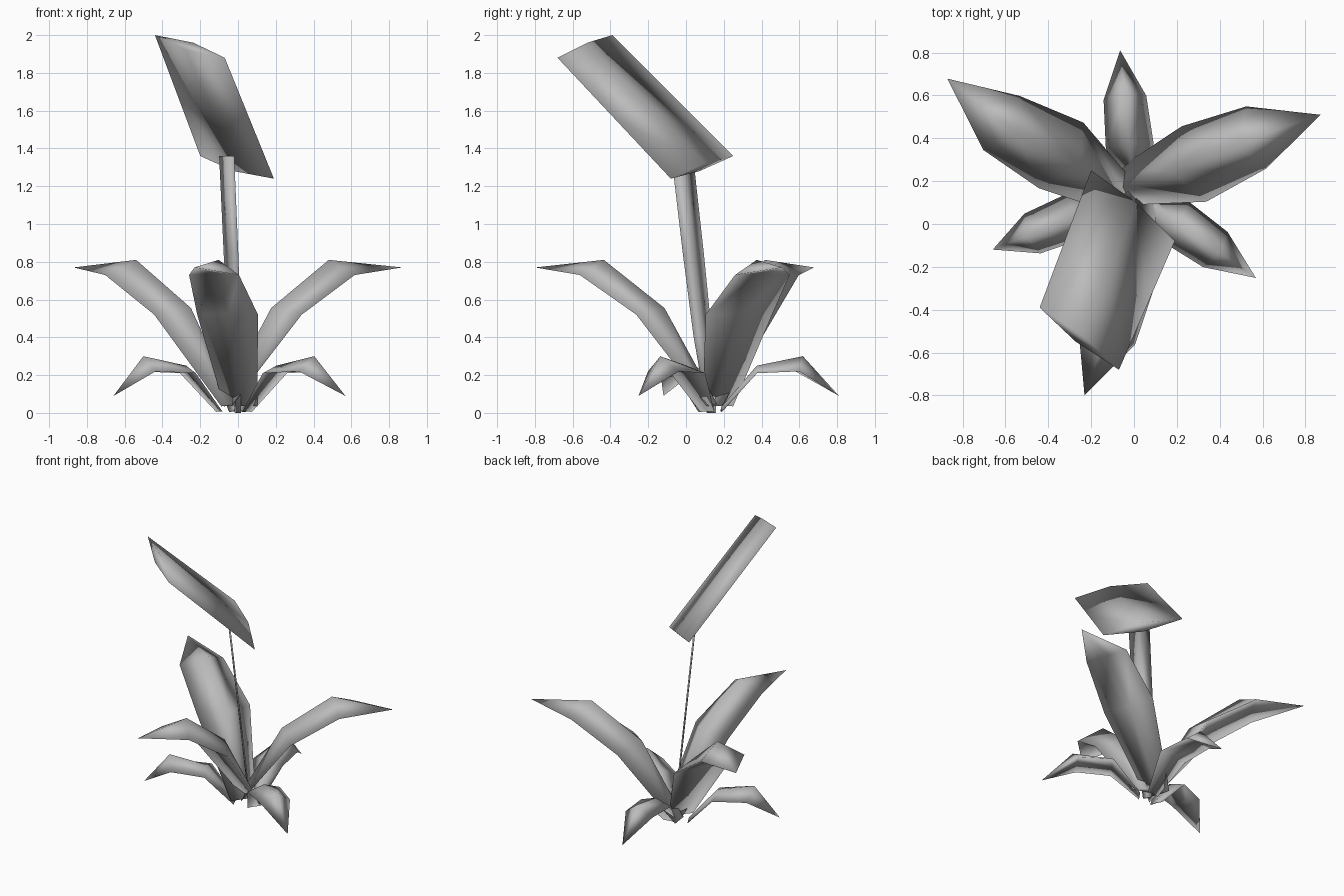
import bpy
import bmesh
from math import cos, sin, radians
from mathutils import Vector

cube = bpy.data.objects.get("Cube")
if cube:
    bpy.data.objects.remove(cube, do_unlink=True)

grey = bpy.data.materials.new("plain_grey")
grey.use_nodes = True
grey.diffuse_color = (0.5, 0.5, 0.5, 1)
grey.node_tree.nodes["Principled BSDF"].inputs["Base Color"].default_value = (0.5, 0.5, 0.5, 1)


def blade(name, rings, tip=None):
    """Closed smooth body through rings of edge, upper ridge, edge, under keel."""
    bm = bmesh.new()
    loops = [[bm.verts.new(p) for p in ring] for ring in rings]
    for a, b in zip(loops, loops[1:]):
        for i in range(4):
            j = (i + 1) % 4
            bm.faces.new((a[i], a[j], b[j], b[i]))
    bm.faces.new(loops[0][::-1])
    last = loops[-1]
    if tip:
        point = bm.verts.new(tip)
        for i in range(4):
            bm.faces.new((last[i], last[(i + 1) % 4], point))
    else:
        bm.faces.new(last)
    bmesh.ops.recalc_face_normals(bm, faces=bm.faces)
    mesh = bpy.data.meshes.new(name)
    bm.to_mesh(mesh)
    bm.free()
    mesh.materials.append(grey)
    mesh.shade_smooth()
    bpy.context.collection.objects.link(bpy.data.objects.new(name, mesh))


def leaf(name, origin, angle, shape, tip, drift=(0, 0, 0)):
    """Shape rows are half width, edge reach, edge z, ridge reach, ridge z.
    Drift shifts the foot, the last row and the tip sideways."""
    out = Vector((cos(radians(angle)), sin(radians(angle)), 0))
    side = Vector((-out.y, out.x, 0))

    def at(reach, across, z):
        return Vector((*origin, z)) + out * reach + side * across

    rings = []
    for (w, er, ez, mr, mz), s in zip(shape, (drift[0], 0, drift[1])):
        ridge, middle = at(mr, s, mz), at(er, s, ez)
        keel = middle.lerp(ridge, 0.15)
        rings.append([at(er, s + w, ez), ridge, at(er, s - w, ez), keel])
    blade(name, rings, at(tip[0], drift[2], tip[1]))


# Tall arching leaves
tall = [(0.085, -0.36, 0.035, -0.39, 0.05),
        (0.185, 0.0, 0.52, -0.11, 0.555),
        (0.152, 0.315, 0.73, 0.22, 0.81)]
leaf("tall_leaf_back_right", (-0.34, 0.32), 146, tall, (0.64, 0.77), (0, 0.03, 0))
leaf("tall_leaf_back_left", (0.28, 0.28), 18, tall, (0.632, 0.77), (0, 0.028, 0.036))
tall_front = [(w * 0.9 + 0.015 * (ez < 0.1), er, ez, mr, mz) for w, er, ez, mr, mz in tall]
leaf("tall_leaf_front", (-0.055, -0.22), 255, tall_front, (0.605, 0.77), (-0.025, 0.01, -0.02))

# Short drooping leaves
short = [(0.045, -0.18, 0.005, -0.18, 0.03),
         (0.112, 0.0, 0.21, 0.01, 0.25),
         (0.1, 0.225, 0.22, 0.255, 0.30)]
leaf("short_leaf_right", (-0.265, 0.04), 202, short, (0.425, 0.09))
leaf("short_leaf_left", (0.195, 0.01), 325, short, (0.456, 0.09))
leaf("short_leaf_back", (-0.02, 0.365), 95.7, short, (0.447, 0.09))

# Flat ribbon stem, narrow at the foot
width = Vector((0.57, -0.82, 0))
thick = Vector((0.82, 0.57, 0)) * 0.006
stem = []
for t, half in [(0, 0.03), (0.3, 0.06), (0.62, 0.068), (1, 0.07)]:
    mid = Vector((0.0, 0.135, 0)).lerp(Vector((-0.06, -0.02, 1.36)), t)
    stem.append([mid - width * half, mid + thick, mid + width * half, mid - thick])
blade("stem", stem)

# Thin lens-shaped flower blade
top_a, top_b = Vector((-0.44, -0.39, 2.0)), Vector((-0.07, -0.68, 1.88))
low_a, low_b = Vector((-0.20, 0.25, 1.36)), Vector((0.19, -0.08, 1.24))
normal = (top_b - top_a).cross(low_a - top_a).normalized()
flower = []
for t in (0, 0.5, 1):
    a, b = low_a.lerp(top_a, t), low_b.lerp(top_b, t)
    mid = (a + b) / 2
    flower.append([a, mid + normal * 0.03, b, mid - normal * 0.03])
blade("flower_blade", flower)
